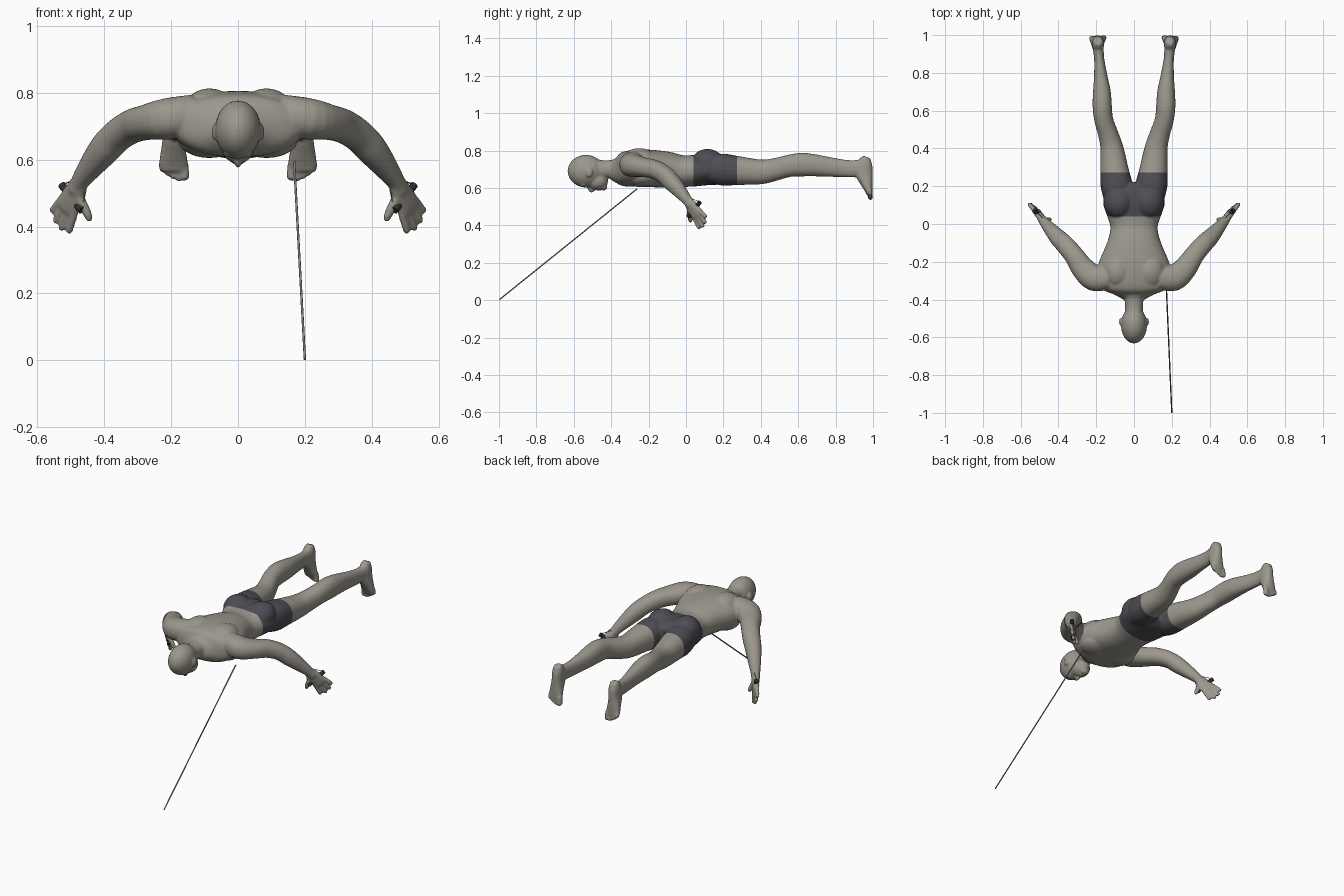
import bpy
import bmesh
from math import cos, sin, pi, copysign
from mathutils import Vector, Matrix

cube = bpy.data.objects.get("Cube")
if cube:
    bpy.data.objects.remove(cube, do_unlink=True)


def material(name, rgb):
    m = bpy.data.materials.new(name)
    m.use_nodes = True
    m.diffuse_color = (*rgb, 1)
    for node in m.node_tree.nodes:
        if node.type == 'BSDF_PRINCIPLED':
            node.inputs["Base Color"].default_value = (*rgb, 1)
    return m


SKIN = material("warm grey skin", (0.33, 0.31, 0.265))
CLOTH = material("dark grey cloth", (0.075, 0.074, 0.088))
GRIP = material("black grip", (0.03, 0.03, 0.035))
CORD = material("grey cord", (0.25, 0.25, 0.25))

bm = bmesh.new()


def smooth_path(pts, steps=4):
    """Catmull-Rom through position and radii together."""
    p = [Vector(q) for q in pts]
    p = [p[0]] + p + [p[-1]]
    out = []
    for a, b, c, d in zip(p, p[1:], p[2:], p[3:]):
        for k in range(steps):
            t = k / steps
            out.append(b + (c - a) * (t / 2) + (a * 2 - b * 5 + c * 4 - d) * (t * t / 2)
                       + (b * 3 - a - c * 3 + d) * (t ** 3 / 2))
    return out + [p[-1]]


def tube(pts, up, side=1, n=24, power=0.9):
    """Loft rounded sections (x, y, z, half width, half height) along a path."""
    rows = smooth_path(pts)
    mid = [Vector((r[0] * side, r[1], r[2])) for r in rows]
    up = Vector((up[0] * side, up[1], up[2]))
    rings = []
    for i, r in enumerate(rows):
        t = (mid[min(i + 1, len(mid) - 1)] - mid[max(i - 1, 0)]).normalized()
        u = t.cross(up).normalized()
        v = u.cross(t)
        ring = []
        for k in range(n):
            c, s = cos(2 * pi * k / n), sin(2 * pi * k / n)
            c, s = (copysign(abs(w) ** power, w) for w in (c, s))
            ring.append(bm.verts.new(mid[i] + u * (c * r[3]) + v * (s * r[4])))
        rings.append(ring)
    for a, b in zip(rings, rings[1:]):
        for k in range(n):
            bm.faces.new((a[k], a[(k + 1) % n], b[(k + 1) % n], b[k]))
    bm.faces.new(rings[0][::-1])
    bm.faces.new(rings[-1])


def blob(centre, radii, side=1):
    c = Vector((centre[0] * side, centre[1], centre[2]))
    bmesh.ops.create_uvsphere(bm, u_segments=24, v_segments=16, radius=1,
                              matrix=Matrix.Translation(c) @ Matrix.Diagonal((*radii, 1)))


UP_Z, UP_Y = (0, 0, 1), (0, 1, 0)

# Torso and neck, from the shoulders to the hips
tube([(0, y, z, rx, rz) for y, z, rx, rz in (
    (-.40, .705, .05, .05), (-.375, .70, .10, .068), (-.34, .70, .18, .09),
    (-.28, .705, .20, .098), (-.20, .705, .185, .10), (-.10, .698, .143, .096),
    (-.02, .69, .125, .085), (.05, .693, .145, .084), (.11, .70, .163, .085),
    (.18, .70, .155, .08), (.22, .70, .12, .05))], UP_Z, n=40)
tube([(0, -.34, .70, .065, .06), (0, -.42, .70, .048, .048),
      (0, -.49, .695, .05, .06)], UP_Z)

# Head, face down
blob((0, -.535, .69), (.069, .098, .087))
blob((0, -.475, .637), (.05, .058, .048))
blob((0, -.44, .608), (.026, .02, .022))
blob((0, -.505, .602), (.013, .022, .027))
blob((0, -.465, .597), (.022, .01, .014))
blob((0, -.55, .617), (.045, .014, .014))

# Hand frame: reach along the fingers, spread across the knuckles
WRIST, KNUCKLE = Vector((.475, .01, .53)), Vector((.512, .062, .455))
REACH = (KNUCKLE - WRIST).normalized()
SPREAD = Vector((.625, .464, .629))
BACK = REACH.cross(SPREAD)

for s in (1, -1):
    # Shoulder blade, chest, buttock, ear
    blob((.085, -.25, .745), (.08, .095, .068), s)
    blob((.085, -.24, .66), (.095, .09, .055), s)
    blob((.08, .115, .733), (.08, .088, .076), s)
    blob((.07, -.518, .682), (.009, .02, .025), s)

    # Arm
    tube([(.13, -.285, .735, .06, .06), (.21, -.285, .722, .07, .062),
          (.27, -.235, .712, .062, .053), (.315, -.17, .70, .053, .05),
          (.36, -.115, .672, .05, .047), (.40, -.075, .63, .046, .046),
          (.445, -.025, .573, .035, .035), (.475, .01, .53, .026, .026),
          (.487, .026, .505, .024, .024)], UP_Z, s)

    # Palm, fingers and thumb
    tube([(*(WRIST + (KNUCKLE - WRIST) * f), w, h) for f, w, h in (
        (-.1, .026, .022), (.45, .037, .019), (.95, .042, .017), (1.1, .036, .013))],
        BACK, s)
    for offset, length in ((-.031, .072), (-.0105, .084), (.0105, .08), (.031, .062)):
        root = KNUCKLE + SPREAD * offset - REACH * .01
        tip = root + (REACH + SPREAD * offset * 6).normalized() * length
        tube([(*root, .012, .012), (*root.lerp(tip, .5), .0118, .0118),
              (*root.lerp(tip, .92), .0105, .0105), (*tip, .006, .006)], BACK, s, 12)
    tube([(.482, .022, .495, .018, .016), (.462, .02, .46, .015, .014),
          (.447, .023, .43, .0125, .012), (.443, .026, .415, .007, .007)], BACK, s, 12)

    # Leg
    tube([(.085, .12, .705, .07, .075), (.092, .20, .698, .084, .085),
          (.103, .28, .693, .076, .077), (.117, .40, .686, .061, .066),
          (.138, .48, .70, .053, .06), (.16, .55, .718, .05, .059),
          (.168, .62, .725, .051, .063), (.17, .70, .72, .047, .058),
          (.176, .78, .711, .036, .051), (.184, .87, .703, .027, .046),
          (.19, .94, .705, .029, .046), (.19, .975, .71, .026, .04)], UP_Z, s)

    # Foot and toes
    tube([(.19, .968, .765, .02, .02), (.19, .957, .735, .03, .039),
          (.191, .952, .68, .032, .046), (.193, .965, .63, .037, .034),
          (.193, .976, .59, .043, .022), (.193, .981, .567, .039, .016)], UP_Y, s)
    for i, z in enumerate((.538, .535, .542, .551, .563)):
        x, r = .16 + .0165 * i, .0145 if i == 0 else .0108
        tube([(x + .003, .982, .59, r, r), (x, .985, z + .018, r, r),
              (x, .987, z + .005, r * .9, r * .9), (x, .987, z, r * .5, r * .5)], UP_Y, s, 12)

# Fuse the parts into one smooth skin
mesh = bpy.data.meshes.new("body")
bm.to_mesh(mesh)
bm.free()
body = bpy.data.objects.new("body", mesh)
bpy.context.collection.objects.link(body)
fuse = body.modifiers.new("fuse", 'REMESH')
fuse.mode = 'VOXEL'
fuse.voxel_size = .0055
soften = body.modifiers.new("soften", 'SMOOTH')
soften.factor = .5
soften.iterations = 5
graph = bpy.context.evaluated_depsgraph_get()
fused = bpy.data.meshes.new_from_object(body.evaluated_get(graph))
body.modifiers.clear()
body.data = fused
fused.materials.clear()
fused.materials.append(SKIN)
fused.materials.append(CLOTH)

# Shorts, cut at the waist and at the hems
WAIST, HEM = .04, .272
bm = bmesh.new()
bm.from_mesh(fused)
for y in (WAIST, HEM):
    bmesh.ops.bisect_plane(bm, geom=bm.verts[:] + bm.edges[:] + bm.faces[:],
                           plane_co=(0, y, 0), plane_no=(0, 1, 0))
for f in bm.faces:
    c = f.calc_center_median()
    f.material_index = int(WAIST < c.y < HEM and abs(c.x) < .3)
    f.smooth = True
bm.to_mesh(fused)
bm.free()


def rod(name, points, radius, mat):
    curve = bpy.data.curves.new(name, 'CURVE')
    curve.dimensions = '3D'
    curve.bevel_depth = radius
    curve.bevel_resolution = 3
    curve.use_fill_caps = True
    line = curve.splines.new('POLY')
    line.points.add(len(points) - 1)
    for p, co in zip(line.points, points):
        p.co = (*co, 1)
    curve.materials.append(mat)
    bpy.context.collection.objects.link(bpy.data.objects.new(name, curve))


# Handles in both palms, and the long cord to the ground
for s, label in ((1, "left"), (-1, "right")):
    outer, inner, apex = ((x * s, y, z) for x, y, z in (
        (.527, .074, .524), (.467, .012, .448), (.445, -.005, .56)))
    rod(label + "_handle_grip", [outer, inner], .012, GRIP)
    rod(label + "_handle_strap", [outer, apex, inner], .002, CORD)
rod("ground_cord", [(.2, -.998, .003), (.168, -.262, .595)], .0035, CORD)
